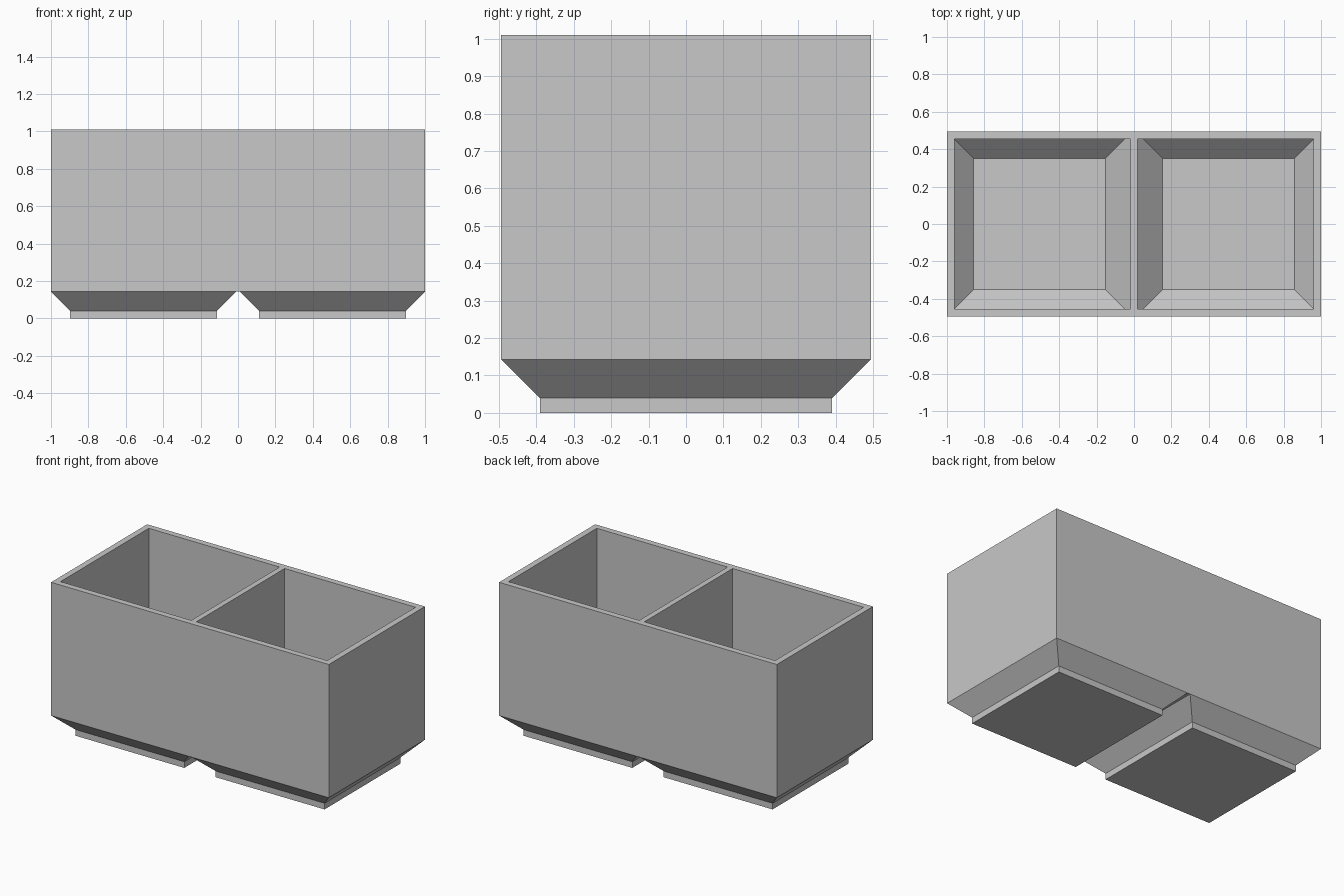
import bpy, bmesh, math

if "Cube" in bpy.data.objects:
    bpy.data.objects.remove(bpy.data.objects["Cube"])

TOP, DEPTH, WALL = 1.01, 0.494, 0.04   # height, half depth, wall thickness
FOOT, SHOULDER = 0.04, 0.143           # top of foot, top of slope
IN = SHOULDER - FOOT                   # 45 degree slope run
GAP, DIV = 0.01, 0.018                 # half gap between bases, half divider

bm = bmesh.new()


def ring(x0, x1, y, z):
    """Rectangle of vertices, anticlockwise from above."""
    return [bm.verts.new(p) for p in
            ((x0, -y, z), (x1, -y, z), (x1, y, z), (x0, y, z))]


def bridge(low, high, sides=range(4)):
    for i in sides:
        j = (i + 1) % 4
        bm.faces.new((low[i], low[j], high[j], high[i]))


# Foot and sloped base of one cell
base = ring(GAP + IN, 1 - IN, DEPTH - IN, 0)
foot_top = ring(GAP + IN, 1 - IN, DEPTH - IN, FOOT)
shoulder = ring(GAP, 1, DEPTH, SHOULDER)
bm.faces.new(base[::-1])
bridge(base, foot_top)
bridge(foot_top, shoulder)

# Outer walls, plus the narrow underside between the two bases
lower = ring(0, 1, DEPTH, SHOULDER)
upper = ring(0, 1, DEPTH, TOP)
bridge(lower, upper, range(3))
bm.faces.new((lower[0], lower[3], shoulder[3], shoulder[0]))

# Rim around the opening
opening = ring(DIV, 1 - WALL, DEPTH - WALL, TOP)
bridge(upper, opening)

# Cavity: the divider side slope runs on up to the thin divider
left = GAP + WALL
cavity = ring(DIV, 1 - WALL, DEPTH - WALL, TOP)
cavity += ring(left + IN, 1 - WALL - IN, DEPTH - WALL - IN, FOOT)
cavity += ring(left, 1 - WALL, DEPTH - WALL, SHOULDER)
for s in (-1, 1):
    cavity.append(bm.verts.new((DIV, s * (DEPTH - WALL), SHOULDER + left - DIV)))
hull = bmesh.ops.convex_hull(bm, input=cavity)
faces = [f for f in hull["geom"] if isinstance(f, bmesh.types.BMFace)]
bmesh.ops.reverse_faces(bm, faces=faces)
lid = [f for f in faces if min(v.co.z for v in f.verts) > TOP - 0.001]
bmesh.ops.delete(bm, geom=lid, context='FACES')

# Weld the shell and merge coplanar triangles
bmesh.ops.remove_doubles(bm, verts=bm.verts, dist=0.0005)
bmesh.ops.dissolve_limit(bm, angle_limit=math.radians(1),
                         verts=bm.verts, edges=bm.edges)

mesh = bpy.data.meshes.new("two_cell_bin")
bm.to_mesh(mesh)
bm.free()
bin_object = bpy.data.objects.new("two_cell_bin", mesh)
bpy.context.collection.objects.link(bin_object)

# Second cell
mirror = bin_object.modifiers.new("second_cell", 'MIRROR')
mirror.use_axis[0] = True
mirror.use_clip = True
mirror.merge_threshold = 0.0005

grey = bpy.data.materials.new("light grey")
grey.diffuse_color = (0.58, 0.58, 0.58, 1)
grey.use_nodes = True
grey.node_tree.nodes["Principled BSDF"].inputs["Base Color"].default_value = grey.diffuse_color
mesh.materials.append(grey)
